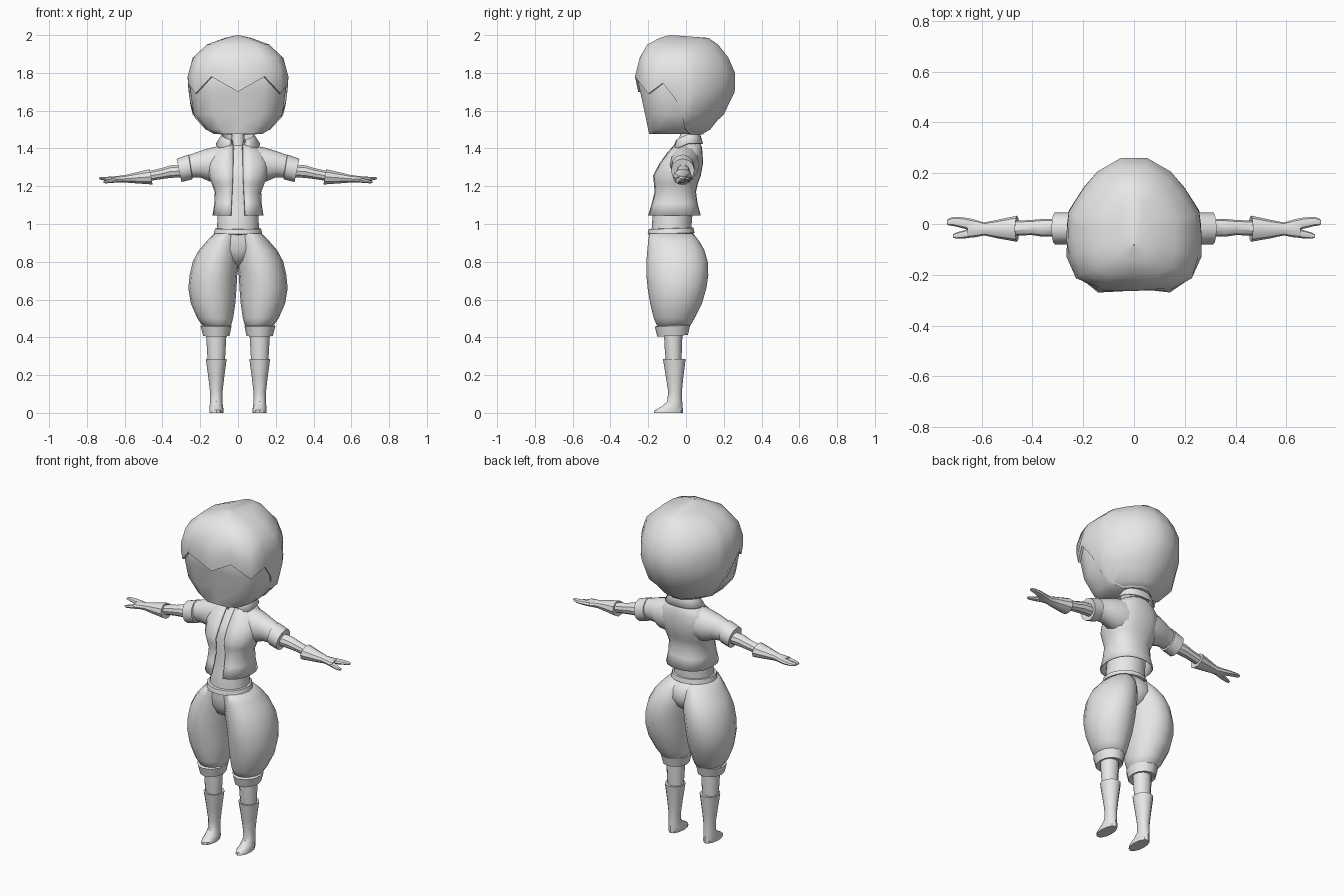
import bpy, bmesh, math
from mathutils import Vector

grey = bpy.data.materials.new("plain_grey")
grey.diffuse_color = (0.8, 0.8, 0.8, 1)


def loft(name, rings, closed=True, caps=True, mirror=False, thick=0, angle=35):
    """Skin a list of equal-length point rings into one object."""
    bm = bmesh.new()
    rows = [[bm.verts.new(p) for p in r] for r in rings]
    n = len(rows[0])
    for a, b in zip(rows, rows[1:]):
        for i in range(n if closed else n - 1):
            j = (i + 1) % n
            bm.faces.new((a[i], a[j], b[j], b[i]))
    if caps and closed:
        bm.faces.new(rows[0])
        bm.faces.new(rows[-1])
    bmesh.ops.remove_doubles(bm, verts=bm.verts, dist=0.0005)
    bmesh.ops.recalc_face_normals(bm, faces=bm.faces)
    me = bpy.data.meshes.new(name)
    bm.to_mesh(me)
    bm.free()
    ob = bpy.data.objects.new(name, me)
    bpy.context.collection.objects.link(ob)
    me.materials.append(grey)
    if thick:
        m = ob.modifiers.new("cloth", 'SOLIDIFY')
        m.thickness, m.offset = thick, 0
    if mirror:
        m = ob.modifiers.new("mirror", 'MIRROR')
        m.use_mirror_merge = False
    bpy.ops.object.select_all(action='DESELECT')
    ob.select_set(True)
    bpy.context.view_layer.objects.active = ob
    bpy.ops.object.shade_smooth_by_angle(angle=math.radians(angle))
    return ob


def upright(z, x0, x1, y0, y1, n=14, tilt=0):
    """Horizontal oval ring given by its x and y limits."""
    cx, cy, rx, ry = (x0 + x1) / 2, (y0 + y1) / 2, (x1 - x0) / 2, (y1 - y0) / 2
    return [Vector((cx + rx * math.cos(t), cy + ry * math.sin(t), z + tilt * math.sin(t)))
            for t in (2 * math.pi * i / n for i in range(n))]


def across(x, y0, y1, z0, z1, lean=0, n=10):
    """Oval ring facing along x, its top leaning outwards."""
    cy, cz, ry, rz = (y0 + y1) / 2, (z0 + z1) / 2, (y1 - y0) / 2, (z1 - z0) / 2
    return [Vector((x + lean * math.sin(t), cy + ry * math.cos(t), cz + rz * math.sin(t)))
            for t in (2 * math.pi * i / n for i in range(n))]


def open_ring(z, rx, y0, y1, gap, n=18, drop=0):
    """Oval arc with a gap at the front, for open clothing."""
    cy, ry = (y0 + y1) / 2, (y1 - y0) / 2
    g = math.asin(min(1, gap / rx))
    pts = []
    for i in range(n + 1):
        t = g + (2 * math.pi - 2 * g) * i / n
        s, c = math.sin(t), math.cos(t)
        # slightly squared oval
        k = (abs(s) ** 2.4 + abs(c) ** 2.4) ** (-1 / 2.4)
        pts.append(Vector((rx * s * k, cy - ry * c * k, z - drop * max(0, c))))
    return pts


# ---- head: shared outline and height profile
half = [(0, -1, 1.70), (.53, -1, 1.78), (.87, -.8, 1.69), (1, -.47, 1.745),
        (1, -.22, 1.66), (1, .0, 1.56), (.98, .2, 1.50), (.76, .55, 1.475),
        (.55, .8, 1.475), (.2, 1, 1.475)]
outline = half + [(-x, y, z) for x, y, z in reversed(half[1:])]
profile = [(1.475, .13, -.20, .09), (1.50, .175, -.207, .135), (1.58, .245, -.225, .20),
           (1.70, .262, -.253, .258), (1.78, .267, -.27, .268), (1.88, .24, -.245, .225),
           (1.95, .165, -.205, .17), (1.985, .07, -.14, .12), (2.0, .002, -.085, -.08)]


def head_point(ux, uy, z, s=1.0):
    for a, b in zip(profile, profile[1:]):
        if z <= b[0] + 1e-6:
            f = (z - a[0]) / (b[0] - a[0])
            rx, yf, yb = (a[i] + f * (b[i] - a[i]) for i in (1, 2, 3))
            break
    # the outline is centred on its widest part
    c = yf + (yb - yf) * .5
    return Vector((ux * rx * s, c + uy * (yb - yf) / 2 * s, z))


# hair shell with zigzag fringe and an inward lip
rows = []
for s in (.955, 1):
    rows.append([head_point(x, y, zb, s) for x, y, zb in outline])
for f, top in ((.2, 1.58), (.45, 1.70), (.6, 1.80), (.8, 1.88), (1, 1.95)):
    rows.append([head_point(x, y, max(top, zb + (1.95 - zb) * f * .9) if f < 1 else top)
                 for x, y, zb in outline])
for z in (1.985, 2.0):
    rows.append([head_point(x, y, z) for x, y, _ in outline])
loft("hair", rows, caps=False, angle=40)
loft("face", [[head_point(x, y, z, .96) for x, y, _ in outline]
              for z in (1.477, 1.50, 1.58, 1.70, 1.78, 1.86)], angle=50)

# ---- neck and inner shirt
loft("neck", [upright(1.37, -.04, .04, -.045, .045), upright(1.50, -.032, .032, -.03, .04)])
loft("shirt", [upright(z, -w, w, a, b, 16) for z, w, a, b in (
    (.93, .115, -.185, .03), (1.0, .11, -.18, .03), (1.06, .108, -.175, .035),
    (1.17, .105, -.145, .035), (1.25, .13, -.155, .055), (1.33, .13, -.12, .07),
    (1.39, .07, -.065, .06), (1.42, .035, -.035, .045))])

# ---- open jacket and turned collar
loft("jacket", [open_ring(z, w, a, b, g) for z, w, a, b, g in (
    (1.045, .132, -.20, .075, .036), (1.11, .122, -.18, .058, .033),
    (1.17, .12, -.165, .05, .03), (1.215, .137, -.168, .06, .028),
    (1.255, .152, -.172, .075, .027), (1.32, .16, -.138, .087, .025),
    (1.375, .14, -.098, .085, .025), (1.41, .10, -.068, .08, .025),
    (1.43, .06, -.045, .07, .025))], closed=False, thick=.006, angle=50)
loft("collar", [open_ring(z, w, a, b, g, drop=d) for z, w, a, b, g, d in (
    (1.405, .06, -.06, .07, .02, .02), (1.472, .085, -.055, .075, .03, .03),
    (1.425, .115, -.075, .088, .045, .04))], closed=False, thick=.006, angle=30)

# ---- sleeves with flared cuffs
loft("sleeve", [across(x, a, b, c, d, k, 12) for x, a, b, c, d, k in (
    (.08, -.085, .075, 1.22, 1.418, 0), (.15, -.085, .07, 1.225, 1.402, 0),
    (.20, -.075, .05, 1.245, 1.385, .005), (.25, -.068, .038, 1.246, 1.365, .01),
    (.252, -.08, .045, 1.237, 1.368, .01), (.312, -.08, .045, 1.222, 1.345, .013),
    (.308, -.06, .028, 1.24, 1.325, .013))], mirror=True)

# ---- arms, gloves and hands
loft("arm", [across(x, a, b, c, d) for x, a, b, c, d in (
    (.28, -.05, .02, 1.247, 1.318), (.36, -.05, .02, 1.242, 1.312),
    (.40, -.044, .016, 1.237, 1.298), (.48, -.045, .012, 1.225, 1.28))], mirror=True)
loft("glove", [across(x, a, b, c, d, k) for x, a, b, c, d, k in (
    (.462, -.045, .01, 1.225, 1.275, .006), (.46, -.07, .033, 1.207, 1.292, .008),
    (.53, -.058, .018, 1.213, 1.277, 0), (.59, -.045, .006, 1.218, 1.262, 0),
    (.63, -.053, .018, 1.22, 1.256, 0), (.655, -.054, .024, 1.224, 1.253, 0))], mirror=True)
loft("fingers", [across(x, a, b, c, d, 0, 8) for x, a, b, c, d in (
    (.63, -.03, .018, 1.222, 1.254), (.67, -.018, .026, 1.226, 1.251),
    (.71, -.008, .028, 1.231, 1.249), (.728, -.006, .022, 1.235, 1.248),
    (.737, .0, .014, 1.238, 1.246))], mirror=True)
loft("thumb", [across(x, a, b, c, d, 0, 8) for x, a, b, c, d in (
    (.62, -.05, -.01, 1.222, 1.252), (.66, -.056, -.022, 1.218, 1.243),
    (.70, -.058, -.034, 1.215, 1.232), (.712, -.054, -.04, 1.218, 1.228))], mirror=True)

# ---- belt, pelvis and baggy trouser legs
loft("belt", [upright(z, -w, w, a, b, 16, .004) for z, w, a, b in (
    (.945, .118, -.19, .035), (.95, .128, -.203, .045),
    (.976, .122, -.198, .04), (.978, .105, -.18, .028))])
loft("trouser_seat", [upright(z, -w, w, a, b, 16) for z, w, a, b in (
    (.77, .03, -.09, .0), (.81, .09, -.165, .055), (.86, .14, -.188, .078),
    (.91, .152, -.195, .067), (.955, .122, -.195, .035))], angle=60)
loft("trouser_leg", [upright(z, x0, x1, a, b, 16) for z, x0, x1, a, b in (
    (.455, .05, .165, -.14, .005), (.465, .036, .19, -.155, .025),
    (.50, .026, .215, -.17, .045), (.58, .014, .25, -.19, .085),
    (.66, .008, .263, -.203, .108), (.73, .004, .256, -.21, .118),
    (.80, -.006, .24, -.21, .115), (.86, -.012, .208, -.205, .098),
    (.91, -.012, .165, -.2, .07), (.95, -.01, .125, -.195, .035))], mirror=True, angle=60)
loft("trouser_cuff", [upright(z, x0, x1, a, b, 12, .004) for z, x0, x1, a, b in (
    (.415, .065, .165, -.12, -.02), (.408, .045, .185, -.152, .01),
    (.46, .034, .198, -.165, .022), (.468, .05, .18, -.145, .005))], mirror=True)

# ---- shins and boots
loft("shin", [upright(z, x0, x1, a, b, 12) for z, x0, x1, a, b in (
    (.26, .07, .16, -.105, -.025), (.33, .066, .164, -.112, -.022),
    (.44, .06, .17, -.118, -.018))], mirror=True)
loft("boot", [upright(z, x0, x1, a, b, 12) for z, x0, x1, a, b in (
    (.0, .078, .151, -.17, -.017), (.014, .076, .152, -.166, -.016),
    (.035, .08, .15, -.128, -.018), (.06, .083, .148, -.1, -.02),
    (.11, .082, .148, -.094, -.022), (.18, .074, .156, -.105, -.015),
    (.285, .06, .17, -.122, -.002), (.282, .072, .158, -.108, -.018))], mirror=True)
